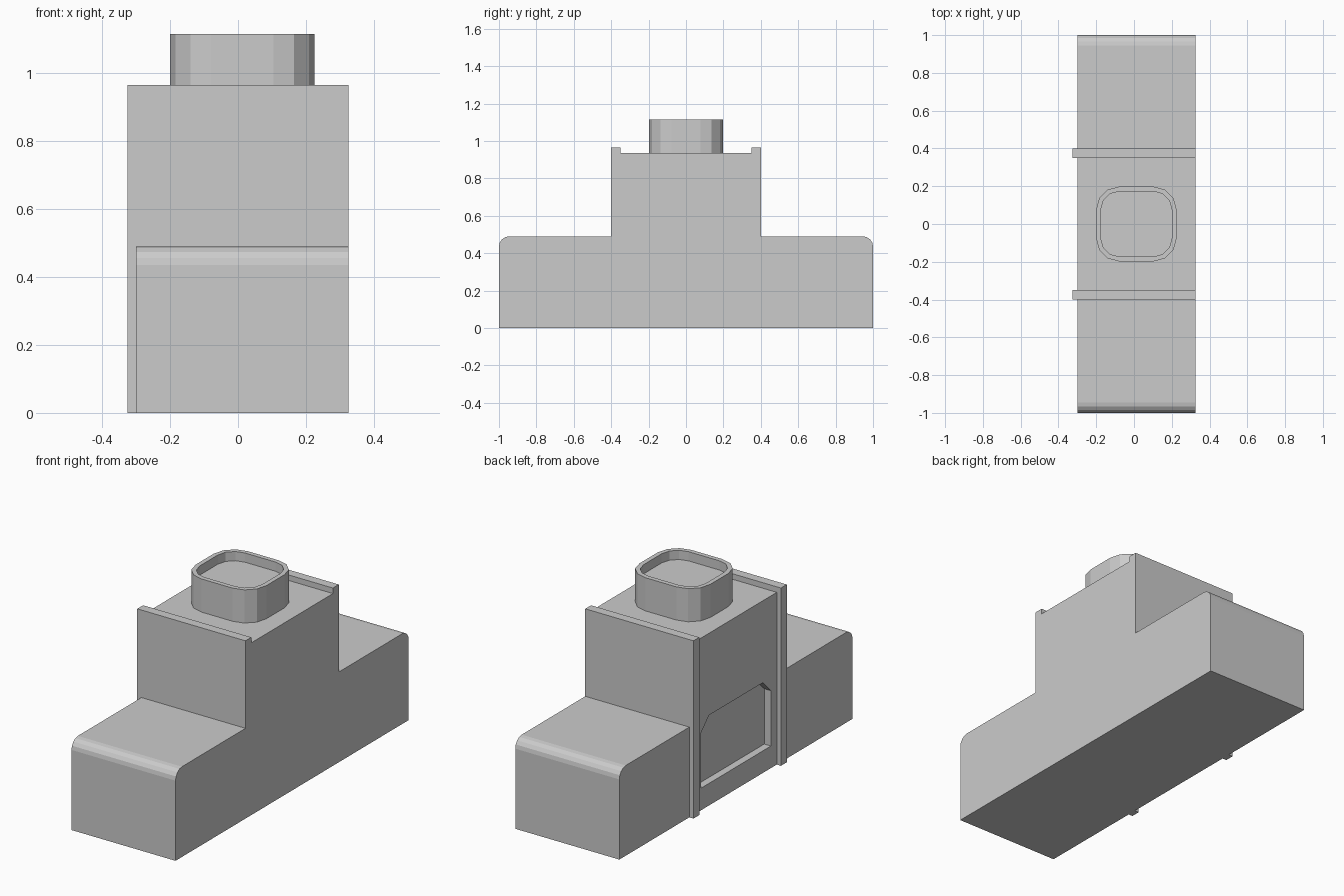
import bpy, bmesh, math

cube = bpy.data.objects.get("Cube")
if cube:
    bpy.data.objects.remove(cube, do_unlink=True)

grey = bpy.data.materials.new("light_grey")
grey.use_nodes = True
colour = (0.6, 0.6, 0.6, 1)
grey.diffuse_color = colour
grey.node_tree.nodes["Principled BSDF"].inputs["Base Color"].default_value = colour

LEFT, RIGHT = 0.325, -0.30   # body sides in x
TOP, LIP = 0.935, 0.965      # tower roof and flange tops


def finish(bm, name):
    bmesh.ops.recalc_face_normals(bm, faces=bm.faces)
    mesh = bpy.data.meshes.new(name)
    bm.to_mesh(mesh)
    bm.free()
    obj = bpy.data.objects.new(name, mesh)
    bpy.context.collection.objects.link(obj)
    mesh.materials.append(grey)
    return obj


def prism(name, yz, x0, x1):
    """Extrude a side profile of (y, z) points along x."""
    bm = bmesh.new()
    face = bm.faces.new([bm.verts.new((x0, y, z)) for y, z in yz])
    ext = bmesh.ops.extrude_face_region(bm, geom=[face])
    verts = [v for v in ext["geom"] if isinstance(v, bmesh.types.BMVert)]
    bmesh.ops.translate(bm, verts=verts, vec=(x1 - x0, 0, 0))
    return finish(bm, name)


def mirrored(half):
    return half + [(-y, z) for y, z in reversed(half)]


# Stepped body with rounded outer shoulders and lips along the roof edges
r = 0.055
shoulder = [(1 - r + r * math.cos(a), 0.49 - r + r * math.sin(a))
            for a in (math.pi / 8 * i for i in range(5))]
half = [(1, 0)] + shoulder + [(0.4, 0.49), (0.4, LIP), (0.35, LIP), (0.35, TOP)]
body = prism("body", mirrored(half), RIGHT, LEFT)

# Shallow recessed panel with clipped upper corners
panel = mirrored([(0.3, 0.12), (0.3, 0.42), (0.23, 0.49)])
cutter = prism("panel_cutter", panel, RIGHT - 0.1, RIGHT + 0.04)
cutter.hide_render = True
cut = body.modifiers.new("panel_recess", "BOOLEAN")
cut.object = cutter
cut.operation = "DIFFERENCE"
cut.solver = "EXACT"
bpy.context.view_layer.objects.active = body
bpy.ops.object.modifier_apply(modifier=cut.name)
bpy.data.objects.remove(cutter, do_unlink=True)

# Flange ribs standing proud of the panelled side
for name, y in (("front_flange", -0.4), ("back_flange", 0.35)):
    prism(name, [(y, 0), (y + 0.05, 0), (y + 0.05, LIP), (y, LIP)],
          RIGHT - 0.025, RIGHT)


# Rounded-square collar with a sunken top
def ring(bm, inset, z):
    hx, hy, rad = 0.2125, 0.1975, 0.12
    verts = []
    for i, (sx, sy) in enumerate(((1, 1), (-1, 1), (-1, -1), (1, -1))):
        for k in range(4):
            a = math.pi / 2 * (i + k / 3)
            x = sx * (hx - rad) + (rad - inset) * math.cos(a)
            y = sy * (hy - rad) + (rad - inset) * math.sin(a)
            verts.append(bm.verts.new((x + 0.0125, y, z)))
    return verts


bm = bmesh.new()
rings = [ring(bm, 0, TOP), ring(bm, 0, 1.115), ring(bm, 0.025, 1.115),
         ring(bm, 0.025, 1.065)]
for a, b in zip(rings, rings[1:]):
    for i in range(len(a)):
        j = (i + 1) % len(a)
        bm.faces.new((a[i], a[j], b[j], b[i]))
bm.faces.new(rings[-1])
bm.faces.new(rings[0])
finish(bm, "collar")
